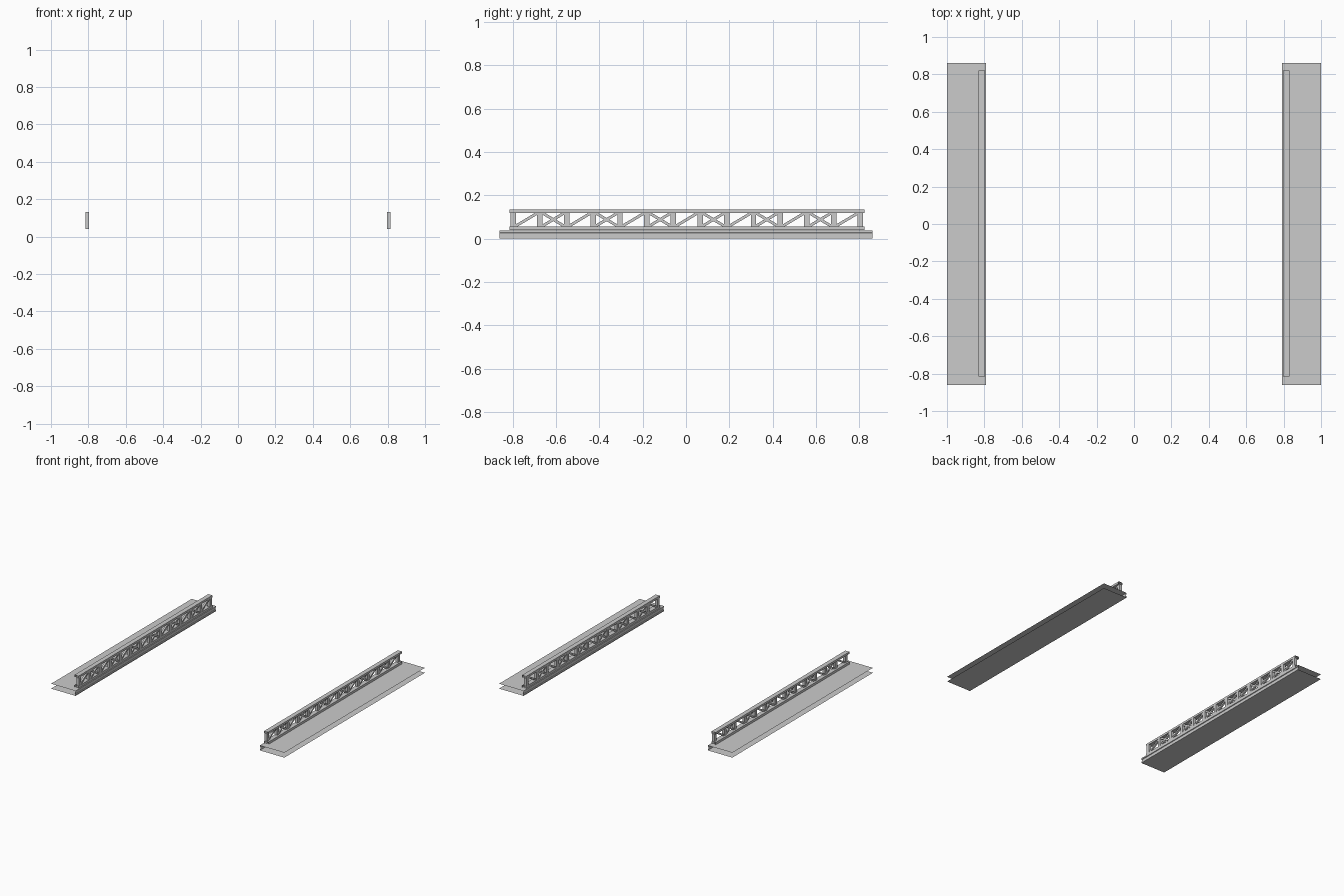
import bpy, math
from mathutils import Matrix, Vector

if "Cube" in bpy.data.objects:
    bpy.data.objects.remove(bpy.data.objects["Cube"])

Y0, Y1 = -0.815, 0.822      # railing ends
BAYS = 13
POST_W = 0.025
RAIL_X = 0.813
POST_X = 0.806


def make(name, verts, faces):
    me = bpy.data.meshes.new(name)
    me.from_pydata(verts, [], faces)
    me.update()
    ob = bpy.data.objects.new(name, me)
    bpy.context.collection.objects.link(ob)
    # mirror to the opposite walkway
    m = ob.modifiers.new("mirror", 'MIRROR')
    m.use_axis[0] = True
    m.use_mirror_merge = False
    return ob


def extrude(name, prof, y0, y1, closed=False):
    """Uncapped sweep of an x/z profile along y."""
    n = len(prof)
    verts = [(x, y0, z) for x, z in prof] + [(x, y1, z) for x, z in prof]
    faces = [(i, (i + 1) % n, n + (i + 1) % n, n + i)
             for i in range(n if closed else n - 1)]
    return make(name, verts, faces)


def bar(a, b, width, depth):
    """Box from a to b in the y/z plane, as verts and faces."""
    a, b = Vector(a), Vector(b)
    d = (b - a).normalized()
    s = Vector((0, -d.z, d.y)) * width / 2
    x = Vector((depth / 2, 0, 0))
    v = [p + i * s + j * x for p in (a, b)
         for i, j in ((-1, -1), (1, -1), (1, 1), (-1, 1))]
    f = [(3, 2, 1, 0), (4, 5, 6, 7), (0, 1, 5, 4), (1, 2, 6, 5),
         (2, 3, 7, 6), (3, 0, 4, 7)]
    return v, f


def bars(name, items):
    V, F = [], []
    for v, f in items:
        o = len(V)
        V += v
        F += [tuple(i + o for i in q) for q in f]
    return make(name, V, F)


# open walkway deck with grooved fascia on the inner edge
extrude("walkway_deck", [(1, 0), (.79, 0), (.79, .009), (.795, .011), (.795, .027),
                         (.79, .029), (.79, .038), (1, .038)], -0.861, 0.861)

# top and bottom rails
for name, z0, z1 in (("bottom_rail", .039, .057), ("top_rail", .119, .135)):
    h = 0.0175
    extrude(name, [(RAIL_X - h, z0), (RAIL_X + h, z0), (RAIL_X + h, z1),
                   (RAIL_X - h, z1)], Y0, Y1, True)

# posts
first, last = Y0 + 0.018, Y1 - 0.018
pitch = (last - first) / BAYS
ys = [first + i * pitch for i in range(BAYS + 1)]
bars("posts", [bar((POST_X, y, .04), (POST_X, y, .131), POST_W, .021) for y in ys])

# diagonal braces: single and crossed bays alternate
braces = []
for i in range(BAYS):
    a, b = ys[i] + .008, ys[i + 1] - .008
    braces.append(bar((POST_X, a, .056), (POST_X, b, .12), .013, .014))
    if i % 2:
        braces.append(bar((POST_X, a, .12), (POST_X, b, .056), .013, .013))
bars("braces", braces)
